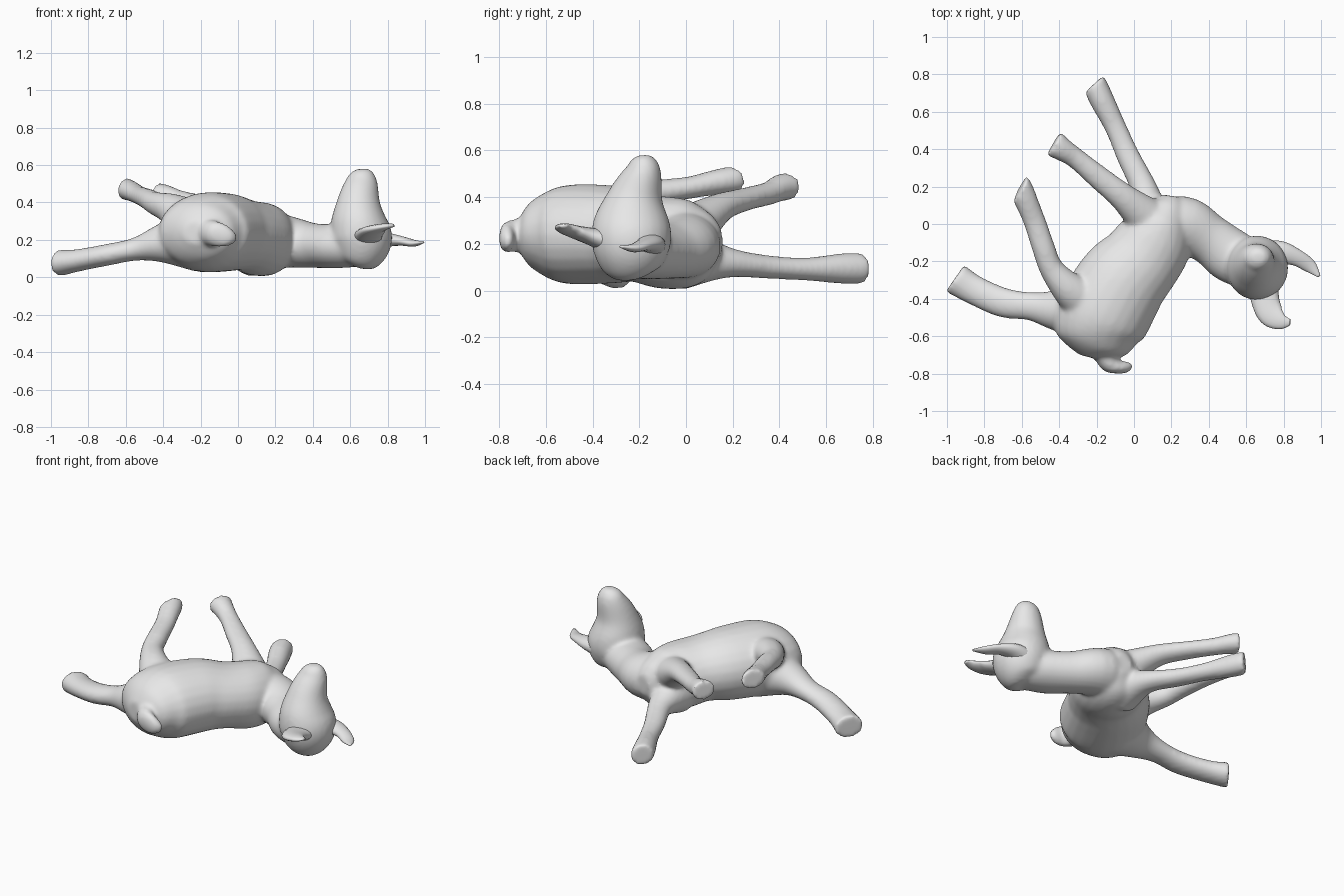
import bpy, bmesh, math
from mathutils import Vector

cube = bpy.data.objects.get("Cube")
if cube:
    bpy.data.objects.remove(cube)

grey = bpy.data.materials.new("plain grey")
grey.use_nodes = True
grey.diffuse_color = (0.8, 0.8, 0.8, 1)
grey.node_tree.nodes["Principled BSDF"].inputs["Base Color"].default_value = (0.8, 0.8, 0.8, 1)


def catmull(a, b, c, d, t):
    return 0.5 * (2 * b + (c - a) * t + (2 * a - 5 * b + 4 * c - d) * t * t
                  + (3 * b - a - 3 * c + d) * t ** 3)


def loft(bm, stations, ref=(0, 0, 1), end_dir=None, sides=24, steps=5):
    """Closed tube of ellipses; each station is (x, y, z, half width, half height)."""
    n, rows = len(stations), []
    for i in range(n - 1):
        quad = [stations[min(max(j, 0), n - 1)] for j in range(i - 1, i + 3)]
        for s in range(steps):
            rows.append([catmull(*v, s / steps) for v in zip(*quad)])
    rows.append(list(stations[-1]))
    pts = [Vector(r[:3]) for r in rows]
    rings = []
    for i, r in enumerate(rows):
        tan = (pts[min(i + 1, len(pts) - 1)] - pts[max(i - 1, 0)]).normalized()
        if end_dir:  # turn the last few rings towards the sole direction
            f = max(0, 1 - (len(rows) - 1 - i) / steps)
            tan = tan.lerp(Vector(end_dir).normalized(), f).normalized()
        side = tan.cross(Vector(ref)).normalized()
        up = side.cross(tan)
        ring = []
        for k in range(sides):
            a = 2 * math.pi * k / sides
            ring.append(bm.verts.new(pts[i] + side * r[3] * math.cos(a) + up * r[4] * math.sin(a)))
        rings.append(ring)
    for p, q in zip(rings, rings[1:]):
        for k in range(sides):
            m = (k + 1) % sides
            bm.faces.new((p[k], p[m], q[m], q[k]))
    bm.faces.new(rings[0][::-1])
    bm.faces.new(rings[-1])


def finish(bm, name):
    bmesh.ops.recalc_face_normals(bm, faces=bm.faces)
    mesh = bpy.data.meshes.new(name)
    bm.to_mesh(mesh)
    bm.free()
    mesh.materials.append(grey)
    mesh.shade_smooth()
    obj = bpy.data.objects.new(name, mesh)
    bpy.context.collection.objects.link(obj)
    return obj


body = bmesh.new()

# Torso, from rump to chest
loft(body, [(-.225, -.715, .24, .07, .06), (-.21, -.65, .24, .19, .15),
            (-.18, -.52, .24, .25, .21), (-.07, -.32, .24, .245, .21),
            (.035, -.20, .225, .22, .19), (.11, -.09, .205, .205, .198),
            (.16, .02, .20, .16, .185), (.19, .10, .205, .11, .13),
            (.20, .15, .205, .05, .06)])

# Neck
loft(body, [(.10, -.05, .205, .15, .16), (.26, -.01, .19, .16, .14),
            (.40, -.08, .17, .135, .12), (.52, -.17, .168, .145, .12),
            (.64, -.23, .18, .13, .125)])

# Head, muzzle pointing upwards
loft(body, [(.64, -.23, .06, .06, .06), (.65, -.235, .10, .13, .125),
            (.66, -.235, .20, .17, .165), (.645, -.23, .30, .163, .15),
            (.645, -.215, .40, .12, .117), (.66, -.185, .50, .083, .09),
            (.665, -.18, .555, .058, .065), (.665, -.18, .58, .028, .033)], ref=(1, 0, 0))

# Legs: stations and the direction each flat sole faces
LEGS = [
    # left front leg, low
    ([(.08, .0, .14, .13, .14), (.055, .18, .12, .075, .066), (-.03, .36, .10, .063, .05),
      (-.10, .52, .092, .058, .05), (-.17, .66, .094, .066, .065), (-.212, .75, .094, .068, .068)],
     (-.65, .7, 0)),
    # right front leg, raised
    ([(.06, .04, .28, .11, .10), (-.06, .145, .355, .075, .062), (-.19, .25, .39, .064, .05),
      (-.31, .35, .415, .056, .05), (-.385, .40, .438, .064, .056), (-.43, .43, .445, .076, .062)],
     (-.85, .5, .1)),
    # right hind leg, raised
    ([(-.24, -.42, .28, .14, .14), (-.345, -.35, .36, .095, .088), (-.44, -.24, .395, .066, .062),
      (-.483, -.13, .42, .062, .054), (-.53, .01, .44, .06, .048), (-.575, .12, .462, .063, .054),
      (-.607, .195, .474, .074, .06)],
     (-.85, .45, .15)),
    # left hind leg, low
    ([(-.25, -.45, .20, .18, .17), (-.41, -.46, .18, .115, .105), (-.55, -.44, .15, .077, .062),
      (-.70, -.42, .12, .08, .058), (-.86, -.35, .09, .08, .06), (-.957, -.29, .076, .088, .072)],
     (-.82, .57, 0)),
]
for stations, sole in LEGS:
    loft(body, stations, end_dir=sole)

# Short tail curled to one side
loft(body, [(-.16, -.64, .24, .08, .08), (-.135, -.735, .235, .058, .07),
            (-.09, -.765, .225, .036, .066), (-.045, -.765, .215, .032, .05),
            (-.01, -.755, .21, .016, .024)])

# Blend every limb into one continuous skin
skin = finish(body, "animal_body")
remesh = skin.modifiers.new("merge", 'REMESH')
remesh.mode = 'VOXEL'
remesh.voxel_size = .012
remesh.use_smooth_shade = True
smooth = skin.modifiers.new("soften", 'SMOOTH')
smooth.factor = .5
smooth.iterations = 12

# Flattened leaf-shaped ears
EARS = {
    "left_ear": [(.71, -.16, .19, .075, .06), (.79, -.155, .20, .062, .04), (.87, -.18, .195, .045, .026),
                 (.94, -.225, .182, .036, .018), (.99, -.28, .188, .008, .005)],
    "right_ear": [(.69, -.33, .21, .08, .05), (.705, -.42, .235, .074, .036), (.735, -.485, .255, .068, .026),
                  (.785, -.52, .27, .045, .018), (.835, -.525, .278, .016, .008)],
}
for name, stations in EARS.items():
    ear = bmesh.new()
    loft(ear, stations, sides=16)
    finish(ear, name)
